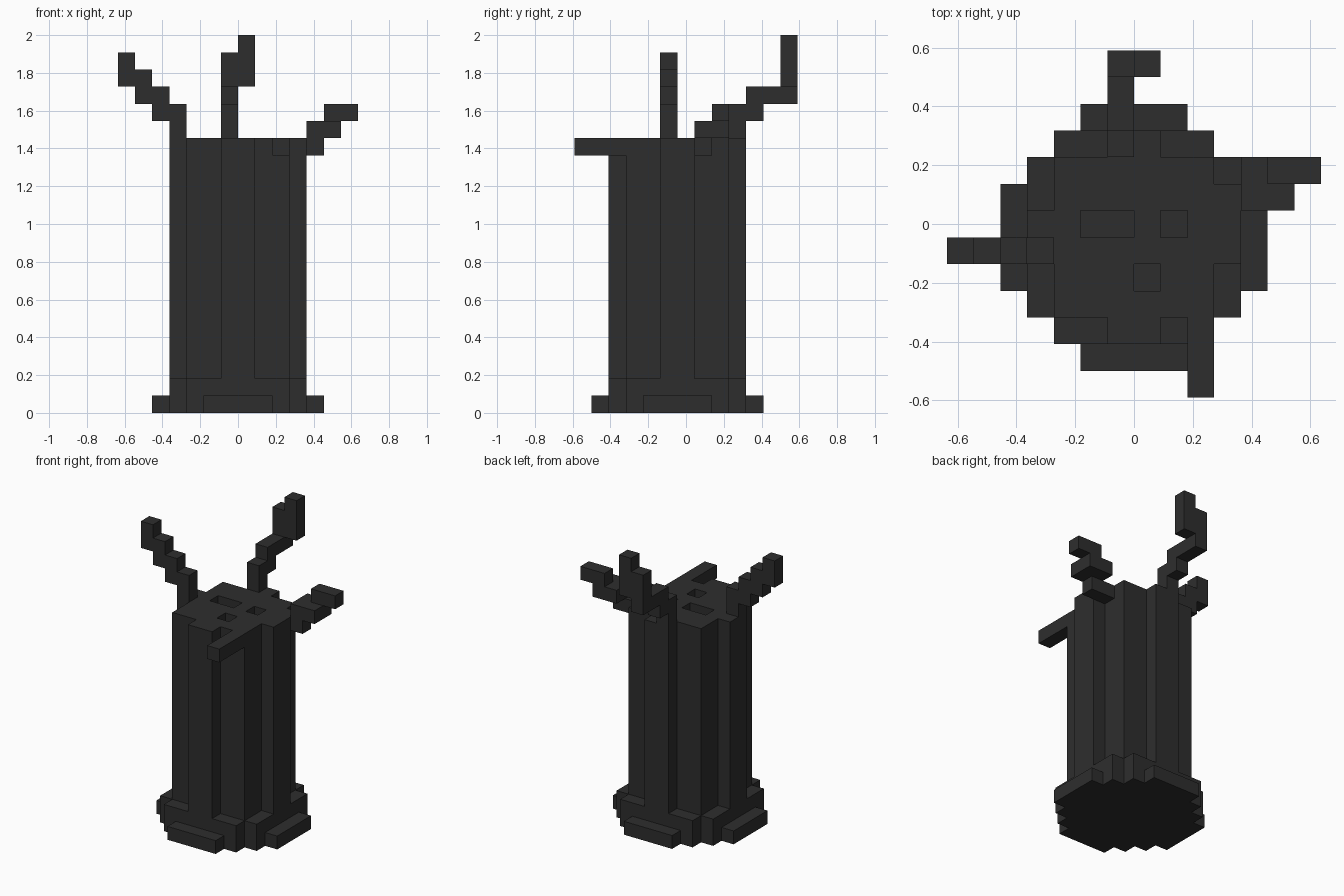
import bpy
import bmesh
import math
from mathutils import Vector

cube = bpy.data.objects.get("Cube")
if cube:
    bpy.data.objects.remove(cube, do_unlink=True)

U = 2 / 22                       # size of one block
ORIGIN = Vector((-7 * U, -6.5 * U, 0))

mat = bpy.data.materials.new("charred_black")
COLOUR = (0.027, 0.027, 0.027, 1)
mat.diffuse_color = COLOUR
mat.use_nodes = True
bsdf = mat.node_tree.nodes["Principled BSDF"]
bsdf.inputs["Base Color"].default_value = COLOUR
bsdf.inputs["Roughness"].default_value = 0.9


def cells(boxes):
    """All grid cells inside boxes given as (x0, x1, y0, y1, z0, z1)."""
    return {(x, y, z) for x0, x1, y0, y1, z0, z1 in boxes
            for x in range(x0, x1) for y in range(y0, y1) for z in range(z0, z1)}


# Each part is a handful of block boxes
parts = {
    # stepped round foot of the stump
    "root_base": cells([(5, 9, 1, 11, 0, 1), (4, 10, 2, 10, 0, 1),
                        (3, 11, 3, 9, 0, 1), (2, 12, 4, 8, 0, 1)]),
    "root_flare": cells([(4, 10, 2, 10, 1, 2), (3, 11, 3, 9, 1, 2)]),
    # square trunk with a rib on each side, and pits in its top
    "trunk": cells([(4, 10, 3, 9, 2, 16), (6, 8, 2, 10, 2, 16), (3, 11, 5, 7, 2, 16)])
    - cells([(5, 7, 6, 7, 15, 16), (8, 9, 6, 7, 15, 16), (7, 8, 4, 5, 15, 16)]),
    "front_branch": cells([(9, 10, 0, 3, 15, 16)]),
    # staircase branch on the -x side
    "right_branch": cells([(3 - i, 4 - i, 5, 6, 16 + i, 18 + i) for i in range(4)]),
    "left_branch": cells([(10, 12, 7, 8, 15, 16), (11, 13, 7, 8, 16, 17),
                          (11, 13, 8, 9, 16, 17), (12, 14, 8, 9, 17, 18)]),
    "back_branch": cells([(6, 7, 9, 10, 16, 18), (6, 7, 10, 11, 17, 19),
                          (6, 7, 11, 12, 18, 19), (6, 7, 12, 13, 18, 21),
                          (7, 8, 12, 13, 19, 22)]),
}
solid = set().union(*parts.values())


def build(name, part):
    """Skin the exposed sides of the blocks and merge flat areas."""
    bm = bmesh.new()
    verts = {}

    def vert(p):
        key = tuple(p)
        if key not in verts:
            verts[key] = bm.verts.new(ORIGIN + Vector(key) * U)
        return verts[key]

    for c in sorted(part):
        for axis in range(3):
            a, b = (axis + 1) % 3, (axis + 2) % 3
            for side in (0, 1):
                n = list(c)
                n[axis] += 2 * side - 1
                if tuple(n) in solid:
                    continue
                ring = []
                for da, db in ((0, 0), (1, 0), (1, 1), (0, 1)):
                    p = list(c)
                    p[axis] += side
                    p[a] += da
                    p[b] += db
                    ring.append(vert(p))
                bm.faces.new(ring if side else ring[::-1])
    bmesh.ops.dissolve_limit(bm, angle_limit=math.radians(1),
                             verts=bm.verts[:], edges=bm.edges[:])
    mesh = bpy.data.meshes.new(name)
    bm.to_mesh(mesh)
    bm.free()
    mesh.materials.append(mat)
    obj = bpy.data.objects.new(name, mesh)
    bpy.context.collection.objects.link(obj)


for part_name, part_cells in parts.items():
    build(part_name, part_cells)
